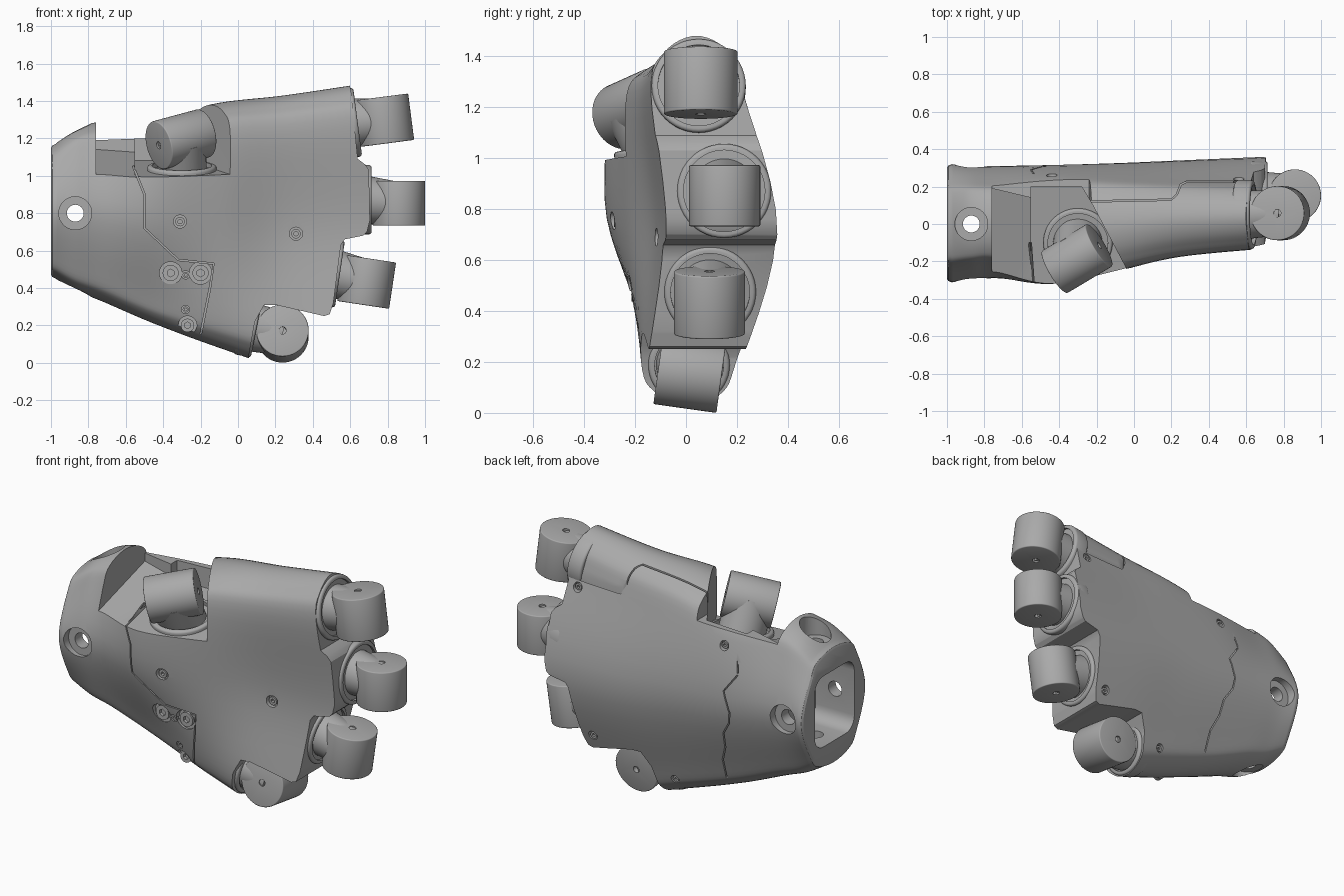
import bpy, bmesh, math
from mathutils import Vector
from mathutils.bvhtree import BVHTree

cube = bpy.data.objects.get("Cube")
if cube:
    bpy.data.objects.remove(cube, do_unlink=True)

grey = bpy.data.materials.new("matte grey")
grey.use_nodes = True
grey.diffuse_color = (0.4, 0.4, 0.4, 1)
grey.node_tree.nodes["Principled BSDF"].inputs["Base Color"].default_value = (0.4, 0.4, 0.4, 1)


def make(name, bm):
    bmesh.ops.recalc_face_normals(bm, faces=bm.faces)
    mesh = bpy.data.meshes.new(name)
    bm.to_mesh(mesh)
    bm.free()
    mesh.materials.append(grey)
    obj = bpy.data.objects.new(name, mesh)
    bpy.context.collection.objects.link(obj)
    return obj


def smooth(obj, angle=32):
    bpy.ops.object.select_all(action='DESELECT')
    obj.select_set(True)
    bpy.context.view_layer.objects.active = obj
    bpy.ops.object.shade_smooth_by_angle(angle=math.radians(angle))


def boolean(obj, cutter, op='DIFFERENCE'):
    mod = obj.modifiers.new("cut", 'BOOLEAN')
    mod.operation, mod.object, mod.solver = op, cutter, 'EXACT'
    bpy.context.view_layer.update()
    done = bpy.data.meshes.new_from_object(obj.evaluated_get(bpy.context.evaluated_depsgraph_get()))
    obj.modifiers.clear()
    obj.data = done
    bpy.data.objects.remove(cutter, do_unlink=True)


def rod(name, a, b, r1, r2=None, bevel=0.0, sides=48):
    """Cylinder or cone from a to b."""
    a, b = Vector(a), Vector(b)
    bm = bmesh.new()
    bmesh.ops.create_cone(bm, cap_ends=True, segments=sides, radius1=r1,
                          radius2=r1 if r2 is None else r2, depth=(b - a).length)
    if bevel:
        rims = [e for e in bm.edges if any(len(f.verts) > 4 for f in e.link_faces)]
        bmesh.ops.bevel(bm, geom=rims, offset=bevel, segments=3, profile=0.5, affect='EDGES')
    bm.transform((b - a).to_track_quat('Z', 'Y').to_matrix().to_4x4())
    bmesh.ops.translate(bm, verts=bm.verts, vec=(a + b) / 2)
    return make(name, bm)


def prism(name, outline, lo, hi, axis):
    """Outline extruded along y (points are x, z) or along z (points are x, y)."""
    bm = bmesh.new()
    place = (lambda p, d: (p[0], d, p[1])) if axis == 'y' else (lambda p, d: (p[0], p[1], d))
    face = bm.faces.new([bm.verts.new(place(p, lo)) for p in outline])
    ext = bmesh.ops.extrude_face_region(bm, geom=[face])
    move = (0, hi - lo, 0) if axis == 'y' else (0, 0, hi - lo)
    bmesh.ops.translate(bm, verts=[v for v in ext['geom'] if isinstance(v, bmesh.types.BMVert)], vec=move)
    return make(name, bm)


def ribbon(path, w=0.004):
    """Narrow closed outline that follows a path."""
    pts = [Vector(p) for p in path]
    left, right = [], []
    for i, p in enumerate(pts):
        d = (pts[min(i + 1, len(pts) - 1)] - pts[max(i - 1, 0)]).normalized()
        n = Vector((-d.y, d.x)) * w
        left.append(p + n)
        right.append(p - n)
    return left + right[::-1]


def spline(p0, p1, p2, p3, t):
    return 0.5 * (2 * p1 + (p2 - p0) * t + (2 * p0 - 5 * p1 + 4 * p2 - p3) * t * t
                  + (3 * p1 - p0 - 3 * p2 + p3) * t ** 3)


# Palm: loft of x, bottom, top, three front depths and three back depths (low, middle, high)
stations = [
    (-0.975, .45, 1.17, -.22, -.312, -.22, .22, .32, .22),
    (-0.87, .385, 1.25, -.21, -.3, -.21, .21, .31, .22),
    (-0.73, .33, 1.29, -.19, -.29, -.21, .21, .31, .22),
    (-0.45, .21, 1.31, -.165, -.31, -.30, .2, .315, .25),
    (-0.1, .08, 1.39, -.18, -.235, -.25, .2, .325, .24),
    (0.25, -.03, 1.43, -.17, -.125, -.175, .2, .34, .23),
    (0.72, -.1, 1.5, -.135, -.075, -.13, .2, .36, .22),
]


def ring(s):
    x, lo, hi, fl, fm, fh, bl, bm_, bh = s
    low, high = (fl + bl) / 2, (fh + bh) / 2
    near = lambda m, y: m + (y - m) * .68
    ctrl = [(low, 0), (near(low, fl), .04), (fl, .14), (fm, .5), (fh, .86), (near(high, fh), .96),
            (high, 1), (near(high, bh), .96), (bh, .86), (bm_, .5), (bl, .14), (near(low, bl), .04)]
    c = [Vector((x, y, lo + (hi - lo) * t)) for y, t in ctrl]
    n = len(c)
    return [spline(c[i - 1], c[i], c[(i + 1) % n], c[(i + 2) % n], k / 6) for i in range(n) for k in range(6)]


rings = []
last = len(stations) - 1
for i in range(last):
    four = [stations[max(0, min(last, j))] for j in (i - 1, i, i + 1, i + 2)]
    rings += [ring([spline(*v, k / 8) for v in zip(*four)]) for k in range(8)]
rings.append(ring(stations[-1]))
# rounded wrist rim
mid = Vector((-0.975, 0, .81))
for shrink, x in ((.975, -.993), (.94, -1.0)):
    rings.insert(0, [Vector((x, *(mid + (p - mid) * shrink).yz)) for p in ring(stations[0])])
bm = bmesh.new()
loops = [[bm.verts.new(p) for p in r] for r in rings]
for a, b in zip(loops, loops[1:]):
    for i in range(len(a)):
        j = (i + 1) % len(a)
        bm.faces.new((a[i], a[j], b[j], b[i]))
bm.faces.new(loops[0])
bm.faces.new(loops[-1])
skin = BVHTree.FromBMesh(bm)
palm = make("palm_shell", bm)

# Stepped knuckle edge
outline = [(-1.1, -.3), (.06, -.3), (.06, .05), (.09, .22), (.14, .31), (.2, .31), (.46, .25), (.49, .26),
           (.51, .32), (.55, .63), (.57, .66), (.67, .68), (.69, .7), (.705, .76), (.70, 1.03), (.68, 1.06),
           (.64, 1.09), (.605, 1.45), (.57, 1.6), (-.2, 1.6), (-.24, 1.21), (-.758, 1.19), (-.762, 1.6), (-1.1, 1.6)]
boolean(palm, prism("edge_cutter", outline, -1, 1, 'y'), 'INTERSECT')

# Thumb recess: a steeper ramp by the wrist and a flatter floor under the thumb
for plan, slope in (([(-.76, -.6), (-.76, .19), (-.55, .14), (-.54, -.6)], .3),
                    ([(-.55, -.6), (-.55, .2), (-.28, .2), (-.22, .1), (-.04, -.24), (.15, -.6)], .17)):
    recess = prism("recess_cutter", plan, 1.0, 1.7, 'z')
    for v in recess.data.vertices:
        if v.co.z < 1.5:
            v.co.z += slope * (v.co.y + .28)
    boolean(palm, recess)

# Wrist opening
bm = bmesh.new()
bmesh.ops.create_cube(bm, size=1)
bmesh.ops.scale(bm, verts=bm.verts, vec=(.5, .38, .43))
bmesh.ops.translate(bm, verts=bm.verts, vec=(-.99, 0, .81))
along = [e for e in bm.edges if abs(e.verts[0].co.x - e.verts[1].co.x) > .1]
bmesh.ops.bevel(bm, geom=along, offset=.08, segments=6, profile=.5, affect='EDGES')
boolean(palm, make("opening_cutter", bm))

# Wrist mounting holes
hole = Vector((-.87, 0, .8))
for axis, reach in ((Vector((0, 1, 0)), .26), (Vector((0, 0, 1)), .36)):
    boolean(palm, rod("bore_cutter", hole - axis, hole + axis, .045))
    for side in (-1, 1):
        boolean(palm, rod("bore_cutter", hole + axis * side * reach, hole + axis * side, .088))

# Panel seams on the front, back and upper side
front_seam = [(-.53, 1.1), (-.56, 1.05), (-.5, .9), (-.5, .72), (-.32, .55), (-.13, .53), (-.15, .4), (-.22, .05)]
back_seam = [(-.55, .98), (-.47, .87), (-.51, .75), (-.5, .68), (-.45, .6), (-.44, .5), (-.4, .4), (-.39, .1)]
top_seam = [(-.25, .12), (.2, .13), (.23, .16), (.25, .21), (.28, .225), (.58, .225)]
boolean(palm, prism("seam_cutter", ribbon(front_seam), -.6, -.1, 'y'))
boolean(palm, prism("seam_cutter", ribbon(back_seam), .17, .6, 'y'))
boolean(palm, prism("seam_cutter", ribbon([(-.5, 1.3), (-.52, 1.15), (-.55, .99)]), .27, .6, 'y'))
boolean(palm, prism("seam_cutter", ribbon(top_seam), 1.2, 1.7, 'z'))


# Countersunk screws
def screw(x, z, r, side=-1, depth=.025):
    hit = skin.ray_cast(Vector((x, side * 2, z)), Vector((0, -side, 0)))[0]
    out = Vector((0, side, 0))
    boolean(palm, rod("screw_cutter", hit - out * depth, hit + out * .2, r, sides=32))
    head = rod("screw_head", hit - out * (depth + .01), hit - out * .006, r * .72, sides=24)
    boolean(head, rod("socket_cutter", hit - out * depth, hit + out, r * .35, sides=6))
    smooth(head)


for x, z, r in ((-.31, .755, .035), (.31, .69, .035), (-.36, .48, .06), (-.2, .48, .06),
                (-.28, .47, .022), (-.28, .285, .022), (-.27, .2, .05)):
    screw(x, z, r)
for x, z, r in ((.56, 1.2, .028), (.44, .34, .028), (-.44, 1.12, .028), (-.05, .17, .025)):
    screw(x, z, r, 1)
smooth(palm)


# Knuckles: a pinned barrel, a full-height neck and a socket collar facing outward
def knuckle(name, centre, axis, base, facing, r=.14, height=.25, collar=.185):
    c, n, s = Vector(centre), Vector(axis).normalized(), Vector(base)
    out = Vector(facing).normalized()
    barrel = rod(name + "_barrel", c - n * height / 2, c + n * height / 2, r, bevel=.006)
    for side in (-1, 1):
        boolean(barrel, rod("pin_cutter", c + n * side * (height / 2 - .03), c + n * side, .02, sides=16))
    smooth(barrel)
    smooth(rod(name + "_neck", s - out * .04, c, .132, height * .47))
    tube = rod(name + "_collar", s - out * .08, s + out * .015, collar, bevel=.014)
    boolean(tube, rod("collar_cutter", s - out * .012, s + out, collar - .025))
    smooth(tube)


knuckle("index", (.782, .058, 1.297), (-.13, 0, 1), (.625, .05, 1.285), (1, 0, .13), r=.145)
knuckle("middle", (.86, .152, .853), (0, 0, 1), (.70, .15, .872), (1, 0, 0), height=.24)
knuckle("ring", (.688, .092, .433), (.15, 0, 1), (.53, .095, .475), (1, 0, -.15), collar=.18)
knuckle("little", (.238, .015, .156), (0, -1, .14), (.085, .012, .188), (1, 0, -.2), collar=.16)
knuckle("thumb", (-.305, -.185, 1.195), (.26, .155, .07), (-.3, -.1, 1.04), (0, -.17, 1), r=.132, height=.285)
